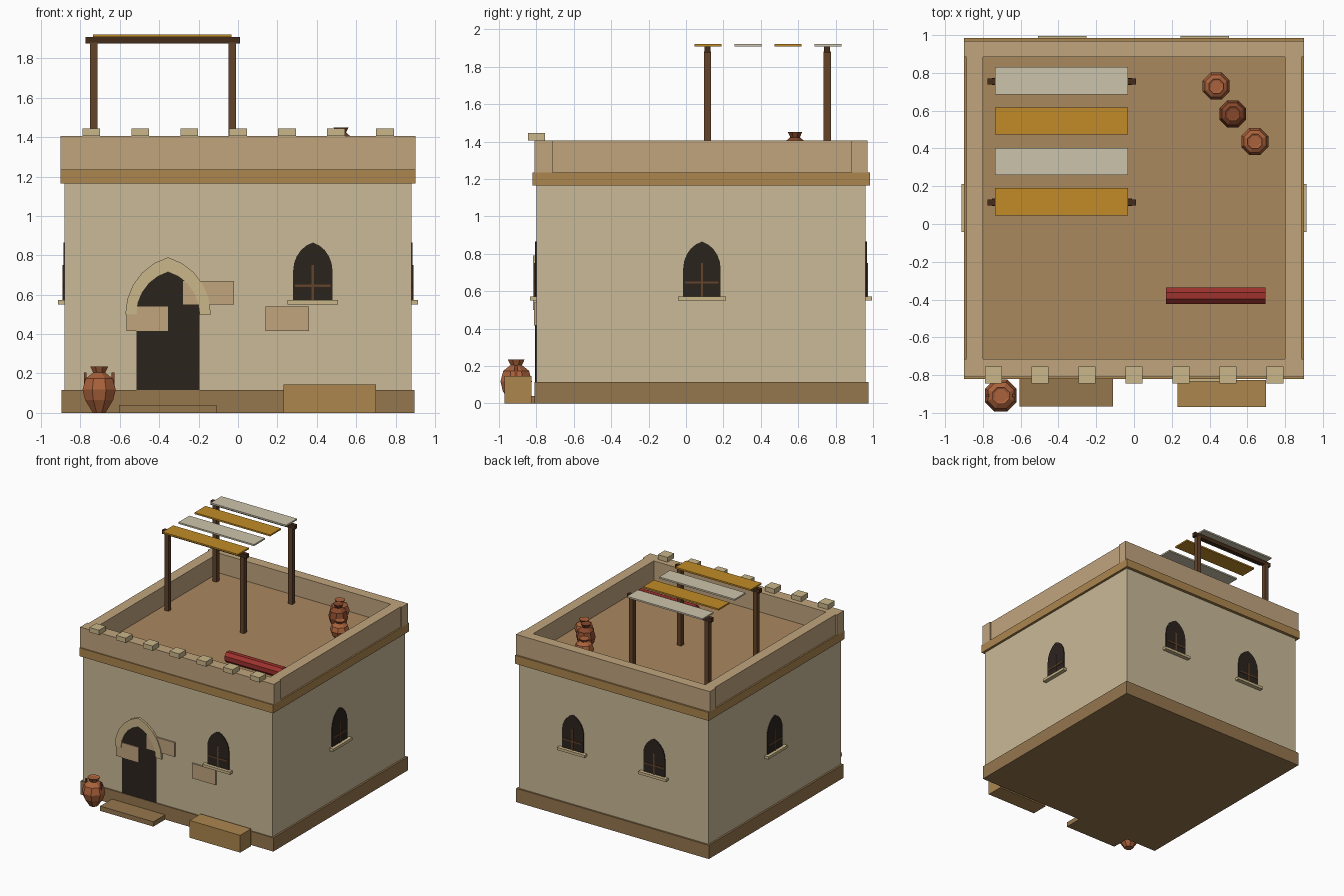
import bpy, bmesh, math
from mathutils import Matrix

if "Cube" in bpy.data.objects:
    bpy.data.objects.remove(bpy.data.objects["Cube"])


def colour(name, hexa):
    m = bpy.data.materials.new(name)
    lin = [(int(hexa[i:i + 2], 16) / 255) ** 2.2 for i in (0, 2, 4)]
    m.diffuse_color = (*lin, 1)
    m.use_nodes = True
    m.node_tree.nodes["Principled BSDF"].inputs["Base Color"].default_value = m.diffuse_color
    return m


PLASTER = colour("plaster", "C8B896")
BASE = colour("dark_sandstone", "94754F")
TRIM = colour("trim", "AA8550")
PARAPET = colour("parapet_clay", "BFA37D")
DECK = colour("roof_clay", "A8875F")
DARK = colour("dark_opening", "2F2823")
STONE = colour("pale_stone", "C8B488")
WOOD = colour("wood", "64452E")
BEAM = colour("dark_wood", "46301F")
OCHRE = colour("ochre_cloth", "C08A2C")
CREAM = colour("cream_cloth", "CBC2AA")
RED = colour("red_cloth", "9C3530")
CLAY = colour("terracotta", "A8623E")
CLAY_DARK = colour("dark_terracotta", "85492F")


def finish(name, bm, mat, matrix=None):
    bmesh.ops.recalc_face_normals(bm, faces=bm.faces)
    me = bpy.data.meshes.new(name)
    bm.to_mesh(me)
    bm.free()
    me.materials.append(mat)
    ob = bpy.data.objects.new(name, me)
    bpy.context.collection.objects.link(ob)
    if matrix is not None:
        ob.matrix_world = matrix
    return ob


def box(name, x, y, z, mat, matrix=None):
    """Box given by (min, max) ranges."""
    bm = bmesh.new()
    bmesh.ops.create_cube(bm, size=1)
    for v in bm.verts:
        v.co = [r[0] if c < 0 else r[1] for c, r in zip(v.co, (x, y, z))]
    return finish(name, bm, mat, matrix)


def prism(name, outline, y0, y1, mat, matrix=None):
    """Outline in x-z, extruded along y."""
    bm = bmesh.new()
    face = bm.faces.new([bm.verts.new((x, y0, z)) for x, z in outline])
    ext = bmesh.ops.extrude_face_region(bm, geom=[face])
    for v in ext["geom"]:
        if isinstance(v, bmesh.types.BMVert):
            v.co.y = y1
    return finish(name, bm, mat, matrix)


def arch(w, spring, h, n=5, end=math.radians(75)):
    """Pointed arch curve from the left spring over the tip to the right."""
    half = []
    for i in range(n + 1):
        t = end * i / n
        half.append((w * (math.cos(t) - math.cos(end)) / (1 - math.cos(end)),
                     spring + h * math.sin(t) / math.sin(end)))
    return [(-x, z) for x, z in half] + half[-2::-1]


# House body, plinth, cornice, roof deck
box("walls", (-.88, .88), (-.80, .96), (.05, 1.20), PLASTER)
box("plinth", (-.895, .895), (-.81, .975), (0, .115), BASE)
box("cornice", (-.90, .90), (-.82, .985), (1.165, 1.235), TRIM)
box("roof_deck", (-.82, .82), (-.73, .90), (1.19, 1.24), DECK)

# Parapet
box("parapet_front", (-.90, .90), (-.81, -.715), (1.235, 1.405), PARAPET)
box("parapet_back", (-.90, .90), (.885, .97), (1.235, 1.405), PARAPET)
for s, side in ((-1, "left"), (1, "right")):
    box("parapet_" + side, sorted((s * .80, s * .888)), (-.715, .885),
        (1.235, 1.405), PARAPET)
for i in range(7):
    x = -.745 + i * .2485
    box("merlon", (x - .045, x + .045), (-.845, -.755), (1.405, 1.445), STONE)

# Door, arch surround and exposed stones
at_door = Matrix.Translation((-.355, 0, 0))
prism("door", [(-.16, .115)] + arch(.16, .5, .215) + [(.16, .115)],
      -.79, -.806, DARK, at_door)
prism("door_arch", arch(.217, .5, .29) + arch(.16, .5, .215)[::-1],
      -.79, -.818, STONE, at_door)
for x, z in (((-.565, -.355), (.415, .54)), ((-.28, -.02), (.55, .67)),
             ((.14, .36), (.415, .54))):
    box("exposed_stone", x, (-.812, -.79), z, PARAPET)


# Windows: local -y points out of the wall
def window(x, y, turn):
    m = Matrix.Translation((x, y, 0)) @ Matrix.Rotation(math.radians(turn), 4, 'Z')
    prism("window_opening", [(-.1, .57)] + arch(.1, .72, .145) + [(.1, .57)],
          .01, -.007, DARK, m)
    box("window_bar_upright", (-.006, .006), (-.012, 0), (.57, .75), WOOD, m)
    box("window_bar_cross", (-.09, .09), (-.012, 0), (.64, .652), WOOD, m)
    box("window_sill", (-.128, .128), (-.034, .01), (.55, .572), STONE, m)


window(.38, -.80, 0)
window(.88, .085, 90)
window(-.38, .96, 180)
window(.375, .96, 180)
window(-.88, .085, 270)

# Step and bench
box("door_step", (-.605, -.11), (-.965, -.80), (0, .04), BASE)
box("bench", (.23, .70), (-.97, -.825), (0, .145), TRIM)

# Roof pergola
for y in (.115, .755):
    for x in (-.733, -.03):
        box("pergola_post", (x - .019, x + .019), (y - .019, y + .019),
            (1.235, 1.88), WOOD)
    box("pergola_beam", (-.775, .01), (y - .016, y + .016), (1.875, 1.908), BEAM)
for i in range(4):
    y = .118 + i * .2135
    box("shade_strip", (-.735, -.033), (y - .072, y + .072), (1.908, 1.921),
        CREAM if i % 2 else OCHRE)

# Rolled rug on the roof
bm = bmesh.new()
bmesh.ops.create_cone(bm, cap_ends=True, segments=8, radius1=.047, radius2=.047,
                      depth=.525)
finish("rolled_rug", bm, RED, Matrix.Translation((.433, -.38, 1.282))
       @ Matrix.Rotation(math.pi / 2, 4, 'Y') @ Matrix.Rotation(math.pi / 8, 4, 'Z'))


# Eight-sided jars
def jar(name, x, y, z, r, h, mat):
    profile = [(.38, 0), (.85, .28), (1, .5), (.82, .74), (.36, .87), (.54, 1), (.4, .97)]
    bm = bmesh.new()
    rings = []
    for pr, pz in profile:
        rings.append([bm.verts.new((pr * r * math.cos(a), pr * r * math.sin(a), pz * h))
                      for a in [math.pi / 4 * (k + .5) for k in range(8)]])
    for a, b in zip(rings, rings[1:]):
        for k in range(8):
            bm.faces.new((a[k], a[k - 1], b[k - 1], b[k]))
    bm.faces.new(rings[0])
    bm.faces.new(rings[-1])
    finish(name, bm, mat, Matrix.Translation((x, y, z)))


jar("front_jar", -.705, -.908, 0, .091, .235, CLAY)
for s in (-1, 1):
    x = -.705 + s * .07
    box("jar_handle", (x - .007, x + .007), (-.916, -.90), (.12, .205), CLAY_DARK)
jar("roof_jar_back", .435, .73, 1.24, .077, .165, CLAY)
jar("roof_jar_middle", .523, .583, 1.24, .077, .21, CLAY_DARK)
jar("roof_jar_front", .64, .437, 1.24, .077, .16, CLAY)
